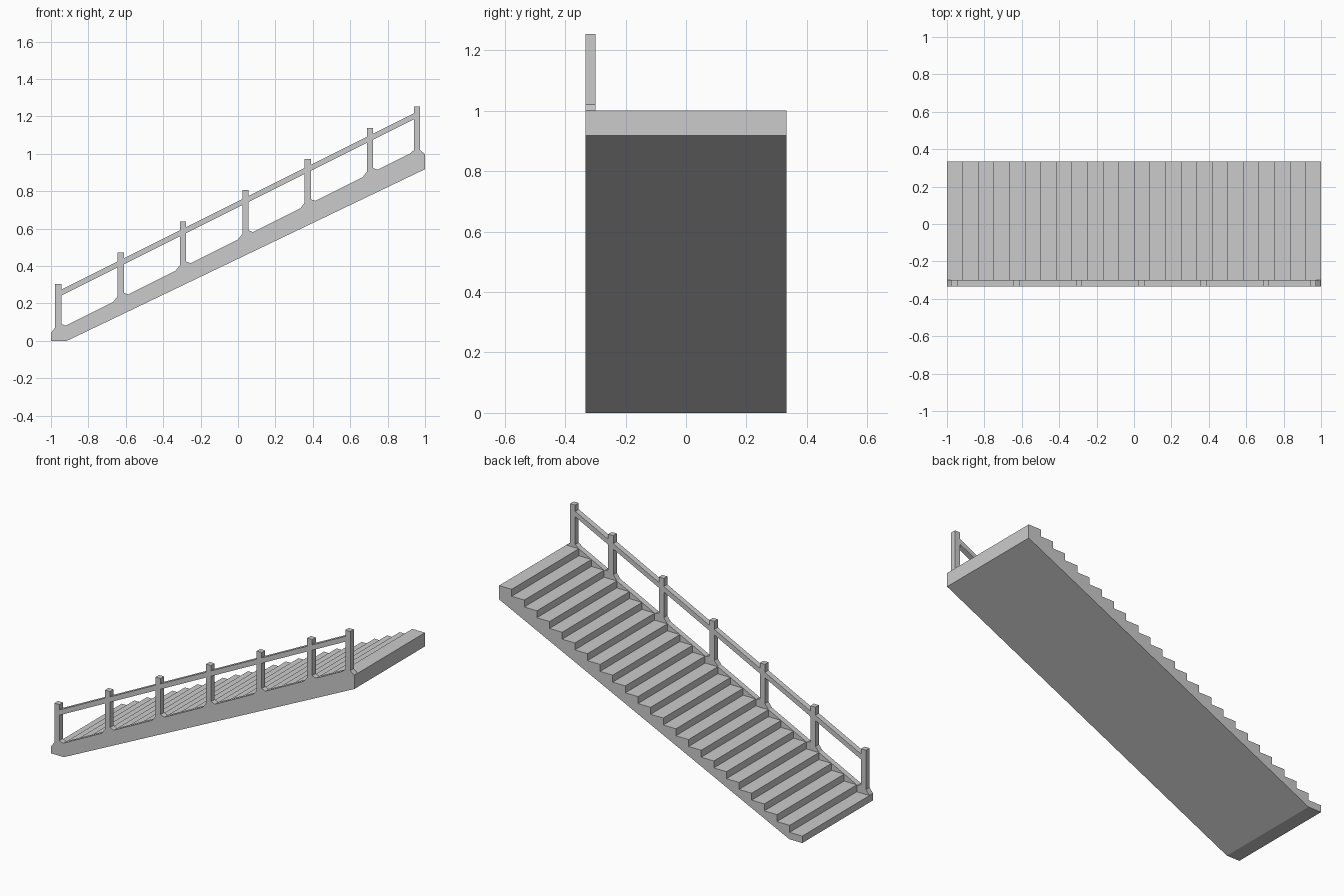
import bpy
import bmesh

cube = bpy.data.objects.get("Cube")
if cube:
    bpy.data.objects.remove(cube, do_unlink=True)

grey = bpy.data.materials.new("plain grey")
grey.use_nodes = True
colour = (0.6, 0.6, 0.6, 1)
grey.diffuse_color = colour
grey.node_tree.nodes["Principled BSDF"].inputs["Base Color"].default_value = colour

STEPS = 24
RUN, RISE = 2 / STEPS, 1 / STEPS
FRONT, INNER, BACK = -0.333, -0.3, 0.333
HALF = 0.0165          # half the width of a post
GUSSET = 0.024         # width of the flare at a post foot


def prism(name, profile, y0, y1):
    """Extrude an x-z outline along y."""
    bm = bmesh.new()
    face = bm.faces.new([bm.verts.new((x, y0, z)) for x, z in profile])
    moved = bmesh.ops.extrude_face_region(bm, geom=[face])["geom"]
    verts = [v for v in moved if isinstance(v, bmesh.types.BMVert)]
    bmesh.ops.translate(bm, verts=verts, vec=(0, y1 - y0, 0))
    bmesh.ops.recalc_face_normals(bm, faces=bm.faces)
    mesh = bpy.data.meshes.new(name)
    bm.to_mesh(mesh)
    bm.free()
    mesh.materials.append(grey)
    obj = bpy.data.objects.new(name, mesh)
    bpy.context.collection.objects.link(obj)
    return obj


def nosing(x):
    """Height of the line through the step edges, level on the top step."""
    return min(0.5 * x + 0.5 + RISE, 1.0)


def rail_top(x):
    return 0.5 * x + 0.746


underside = [(1, 0.918), (-0.915, 0), (-1, 0)]

# Flight of steps with a sloping underside
steps = []
for i in range(STEPS):
    x, z = -1 + i * RUN, (i + 1) * RISE
    steps += [(x, z), (x + RUN, z)]
prism("steps", underside + steps, INNER, BACK)

# Side board whose upper edge flares at each post
posts = [-0.961] + [-0.627 + i / 3 for i in range(5)] + [0.957]
edge = [(-1, nosing(-1))]
feet = []
for x in posts:
    left, right = x - HALF, x + HALF
    foot = [(left, nosing(left) + 0.019), (right, nosing(right) + 0.021)]
    start = max(left - GUSSET, -1)
    if start > -1:
        edge.append((start, nosing(start)))
    end = min(right + GUSSET, 1)
    edge += foot
    if end < 1:
        edge.append((end, nosing(end)))
    feet.append(foot)
edge.append((1, nosing(1)))
prism("side_board", underside + edge, FRONT, INNER)

# Posts standing on the side board
for i, (x, foot) in enumerate(zip(posts, feet)):
    top = 0.5 * x + 0.786 if i < len(posts) - 1 else 1.254
    prism(f"post_{i + 1}", foot + [(x + HALF, top), (x - HALF, top)], FRONT, INNER)

# Handrail lengths between the posts
for i, (a, b) in enumerate(zip(posts, posts[1:])):
    a, b = a + HALF, b - HALF
    prism(f"handrail_{i + 1}",
          [(a, rail_top(a) - 0.032), (b, rail_top(b) - 0.032),
           (b, rail_top(b)), (a, rail_top(a))], FRONT, INNER)
